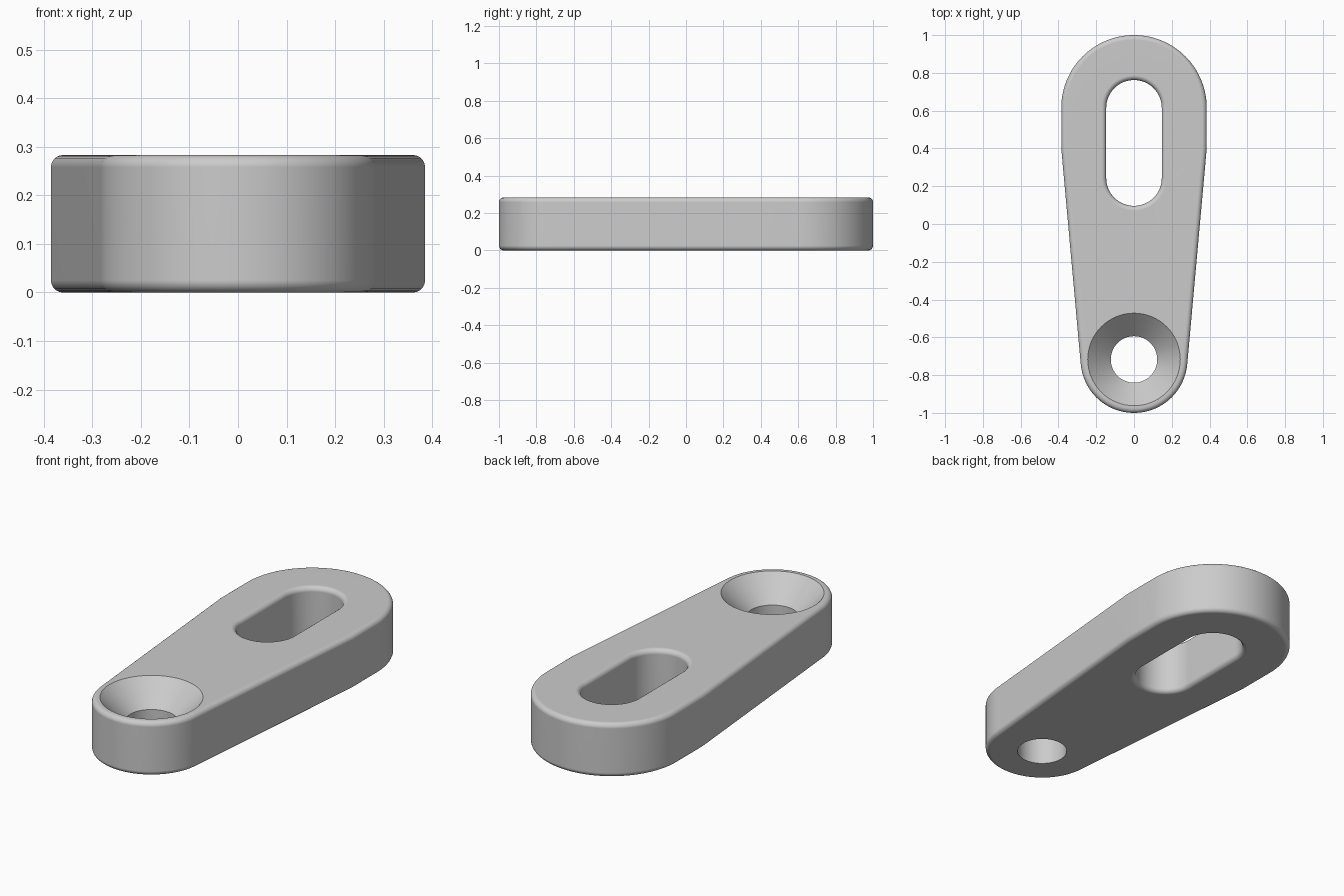
import bpy, bmesh, math
from mathutils import Vector

if "Cube" in bpy.data.objects:
    bpy.data.objects.remove(bpy.data.objects["Cube"])

H = 0.283          # plate thickness
R = 0.025          # edge rounding
HOLE_Y = -0.717


def arc(cy, r, a0, a1, n):
    """Points on an arc centred on x = 0, each with its outward normal."""
    out = []
    for i in range(n + 1):
        a = math.radians(a0 + (a1 - a0) * i / n)
        d = Vector((math.cos(a), math.sin(a)))
        out.append((Vector((0, cy)) + d * r, d))
    return out


def fillet_profile(sign, n=6):
    """Wall profile (offset, z) rounded at both ends; sign -1 shrinks, +1 flares."""
    q = [math.pi / 2 * i / n for i in range(n + 1)]
    low = [(sign * R * (1 - math.sin(a)), R * (1 - math.cos(a))) for a in q]
    return low + [(o, H - z) for o, z in reversed(low)]


def add_wall(bm, outline, profile):
    """Sweep a closed outline through a profile; return bottom and top edges."""
    rings = [[bm.verts.new((*(p + d * o), z)) for p, d in outline] for o, z in profile]
    n = len(outline)
    for a, b in zip(rings, rings[1:]):
        for i in range(n):
            j = (i + 1) % n
            bm.faces.new((a[i], a[j], b[j], b[i]))
    return [[bm.edges.get((r[i], r[(i + 1) % n])) for i in range(n)]
            for r in (rings[0], rings[-1])]


bm = bmesh.new()

# Tapered outer outline: wide round back, short straight sides, narrow round front
tilt = 5.27
t = math.radians(tilt / 2)
corner_n = Vector((math.cos(t), -math.sin(t)))
outer = arc(0.615, 0.385, 0, 180, 64)
outer.append((Vector((-0.385, 0.40)), Vector((-corner_n.x, corner_n.y))))
outer += arc(HOLE_Y, 0.283, 180 + tilt, 360 - tilt, 64)
outer.append((Vector((0.385, 0.40)), corner_n))

# Slot and countersunk hole
slot = arc(0.615, 0.147, 0, 180, 32) + arc(0.243, 0.147, 180, 360, 32)
hole = arc(HOLE_Y, 0.123, 0, 360, 64)[:-1]

walls = [add_wall(bm, outer, fillet_profile(-1)),
         add_wall(bm, slot, fillet_profile(1)),
         add_wall(bm, hole, [(0, 0), (0, 0.161), (0.122, H)])]

# Flat bottom and top with openings
for k, nz in ((0, -1), (1, 1)):
    edges = [e for w in walls for e in w[k]]
    bmesh.ops.triangle_fill(bm, use_beauty=True, use_dissolve=False,
                            edges=edges, normal=(0, 0, nz))
bmesh.ops.recalc_face_normals(bm, faces=bm.faces)

mesh = bpy.data.meshes.new("slotted_plate")
bm.to_mesh(mesh)
bm.free()
plate = bpy.data.objects.new("slotted_plate", mesh)
bpy.context.collection.objects.link(plate)

grey = bpy.data.materials.new("plain grey")
grey.diffuse_color = (0.6, 0.6, 0.6, 1)
grey.use_nodes = True
grey.node_tree.nodes["Principled BSDF"].inputs["Base Color"].default_value = grey.diffuse_color
mesh.materials.append(grey)

# Smooth roundings, crisp hole edges
bpy.context.view_layer.objects.active = plate
plate.select_set(True)
bpy.ops.object.shade_smooth_by_angle(angle=math.radians(30))
wn = plate.modifiers.new("even_shading", 'WEIGHTED_NORMAL')
wn.keep_sharp = True
